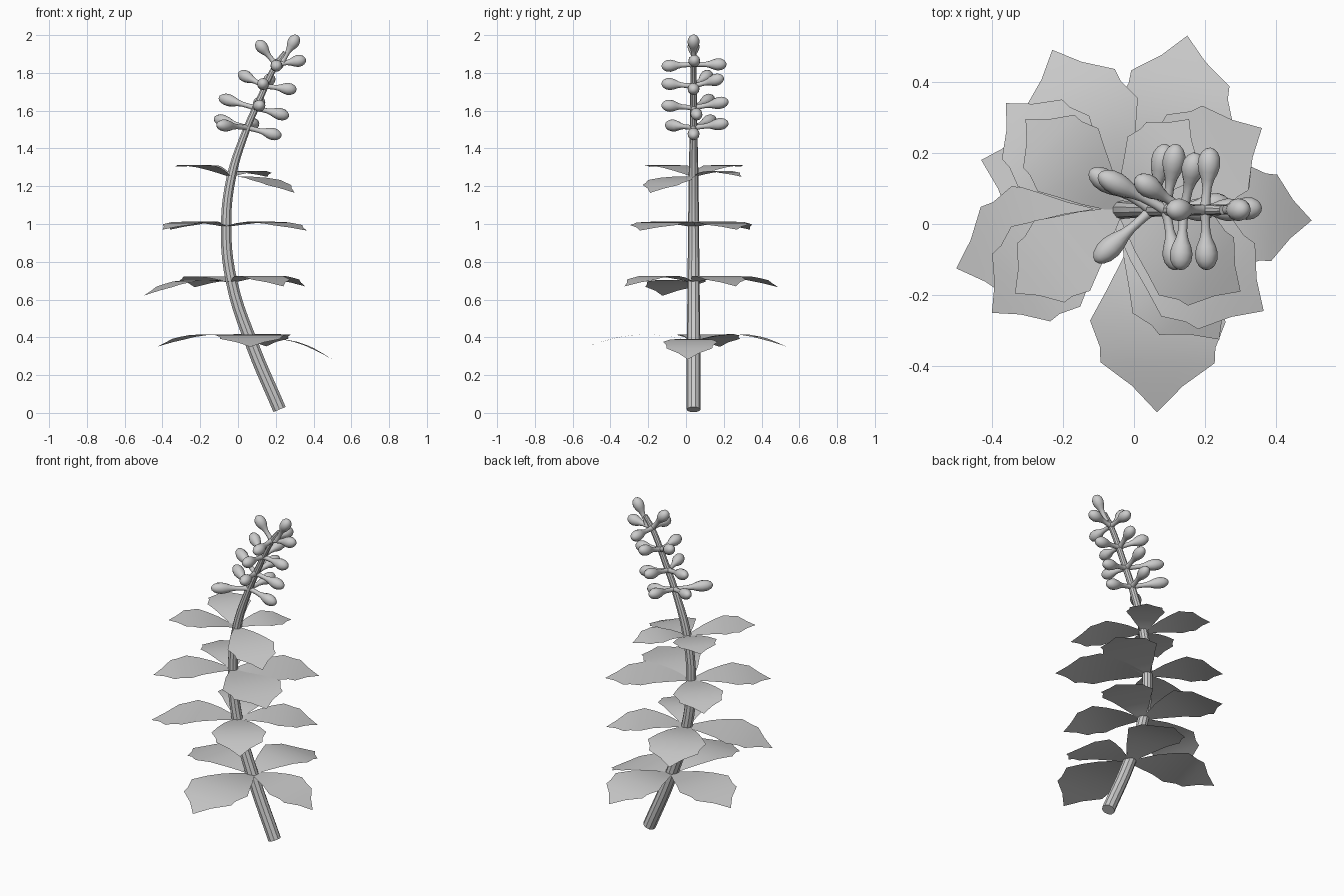
import bpy, bmesh, math
from mathutils import Vector

if "Cube" in bpy.data.objects:
    bpy.data.objects.remove(bpy.data.objects["Cube"])

Y0 = 0.04  # the stem bends in the plane y = 0.04


def add_mesh(name, bm):
    bmesh.ops.recalc_face_normals(bm, faces=bm.faces)
    for f in bm.faces:
        f.smooth = True
    me = bpy.data.meshes.new(name)
    bm.to_mesh(me)
    bm.free()
    ob = bpy.data.objects.new(name, me)
    bpy.context.collection.objects.link(ob)
    return ob


# stem: tapered bevelled curve (x, z, radius)
path = [(0.22, 0.018, .037), (0.075, 0.36, .036), (-0.035, 0.70, .032), (-0.063, 0.98, .029),
        (-0.035, 1.25, .026), (0.045, 1.50, .020), (0.11, 1.65, .018), (0.20, 1.84, .016), (0.25, 1.91, .013)]
cu = bpy.data.curves.new("stem", 'CURVE')
cu.dimensions = '3D'
cu.bevel_depth = 1.0
cu.bevel_resolution = 3
cu.use_fill_caps = True
sp = cu.splines.new('BEZIER')
sp.resolution_u = 5
sp.bezier_points.add(len(path) - 1)
for p, (x, z, r) in zip(sp.bezier_points, path):
    p.co = (x, Y0, z)
    p.radius = r
    p.handle_left_type = p.handle_right_type = 'AUTO'
stem = bpy.data.objects.new("stem", cu)
bpy.context.collection.objects.link(stem)
bpy.context.view_layer.objects.active = stem
stem.select_set(True)
bpy.ops.object.convert(target='MESH')
bpy.ops.object.shade_smooth_by_angle()

# leaf outline: (distance along, half width), both relative to the leaf length
OUTLINE = [(0, .03), (.12, .10), (.24, .175), (.4, .255), (.55, .335), (.68, .285), (.755, .282), (.87, .125), (1, 0)]


def leaf(name, base, tip, arch):
    base, tip = Vector(base), Vector(tip)
    d = tip - base
    flat = Vector((d.x, d.y, 0))
    side = Vector((-d.y, d.x, 0))
    bm = bmesh.new()
    rows = []
    for t, w in OUTLINE:
        c = base + flat * t + Vector((0, 0, d.z * t + arch * math.sin(math.pi * t)))
        ks = [0] if w == 0 else [-1, -.5, 0, .5, 1]
        rows.append([bm.verts.new(c + side * w * k) for k in ks])
    for a, b in zip(rows, rows[1:]):
        for i in range(4):
            q = [a[i], a[i + 1]] + ([b[0]] if len(b) == 1 else [b[i + 1], b[i]])
            bm.faces.new(q)
    ob = add_mesh(name, bm)
    if ob.data.polygons[0].normal.z < 0:
        ob.data.flip_normals()


# four whorls of leaves: base (x, z), arch height, tips
whorls = [
    (0.07, 0.38, .05, [(0.065, -0.53, .35), (0.50, 0.01, .283), (0.15, 0.53, .352), (-0.43, 0.18, .35)]),
    (-0.03, 0.69, .045, [(-0.23, 0.49, .665), (-0.50, -0.125, .62), (0.24, -0.325, .67), (0.355, 0.265, .67)]),
    (-0.063, 0.985, .035, [(-0.36, 0.34, .97), (-0.40, -0.25, .97), (0.365, -0.245, .965), (0.36, 0.27, .97)]),
    (-0.04, 1.25, .03, [(0.30, -0.19, 1.165), (-0.305, 0.295, 1.303), (-0.335, -0.195, 1.303), (0.155, 0.295, 1.25)]),
]
for i, (x, z, arch, tips) in enumerate(whorls):
    for j, tip in enumerate(tips):
        leaf(f"leaf_{i + 1}_{j + 1}", (x, Y0, z), tip, arch)

# bud profile: (distance along, radius)
BUD = [(0, .017), (.15, .013), (.35, .013), (.48, .018), (.6, .027), (.72, .032), (.84, .030), (.93, .022), (.98, .012)]
SIDES = 12


def bud(name, base, tip):
    base, tip = Vector(base), Vector(tip)
    d = tip - base
    rot = d.to_track_quat('Z', 'Y')
    bm = bmesh.new()
    rings = []
    for t, r in BUD:
        rings.append([bm.verts.new(base + d * t + rot @ Vector((r * math.cos(a), r * math.sin(a), 0)))
                      for a in (2 * math.pi * k / SIDES for k in range(SIDES))])
    for a, b in zip(rings, rings[1:]):
        for k in range(SIDES):
            n = (k + 1) % SIDES
            bm.faces.new((a[k], a[n], b[n], b[k]))
    end = bm.verts.new(tip)
    for k in range(SIDES):
        bm.faces.new((rings[-1][k], rings[-1][(k + 1) % SIDES], end))
    add_mesh(name, bm)


# flower spike: base (x, z) and bud tips per level, last level is the end bud
levels = [
    (0.05, 1.51, [(-0.11, -0.105, 1.525), (0.23, 0.04, 1.465), (0.09, 0.225, 1.535), (-0.125, 0.15, 1.56)]),
    (0.09, 1.615, [(-0.10, 0.14, 1.67), (0.27, 0.06, 1.57), (0.12, -0.13, 1.63), (0.12, 0.225, 1.65)]),
    (0.14, 1.73, [(0.005, 0.13, 1.80), (0.31, 0.04, 1.71), (0.13, -0.13, 1.745), (0.175, 0.20, 1.775)]),
    (0.20, 1.845, [(0.10, 0.04, 1.97), (0.36, 0.045, 1.87), (0.205, -0.13, 1.835), (0.215, 0.215, 1.845)]),
    (0.235, 1.86, [(0.315, 0.04, 2.0)]),
]
for i, (x, z, tips) in enumerate(levels):
    for j, tip in enumerate(tips):
        bud(f"bud_{i + 1}_{j + 1}", (x, Y0, z), tip)
